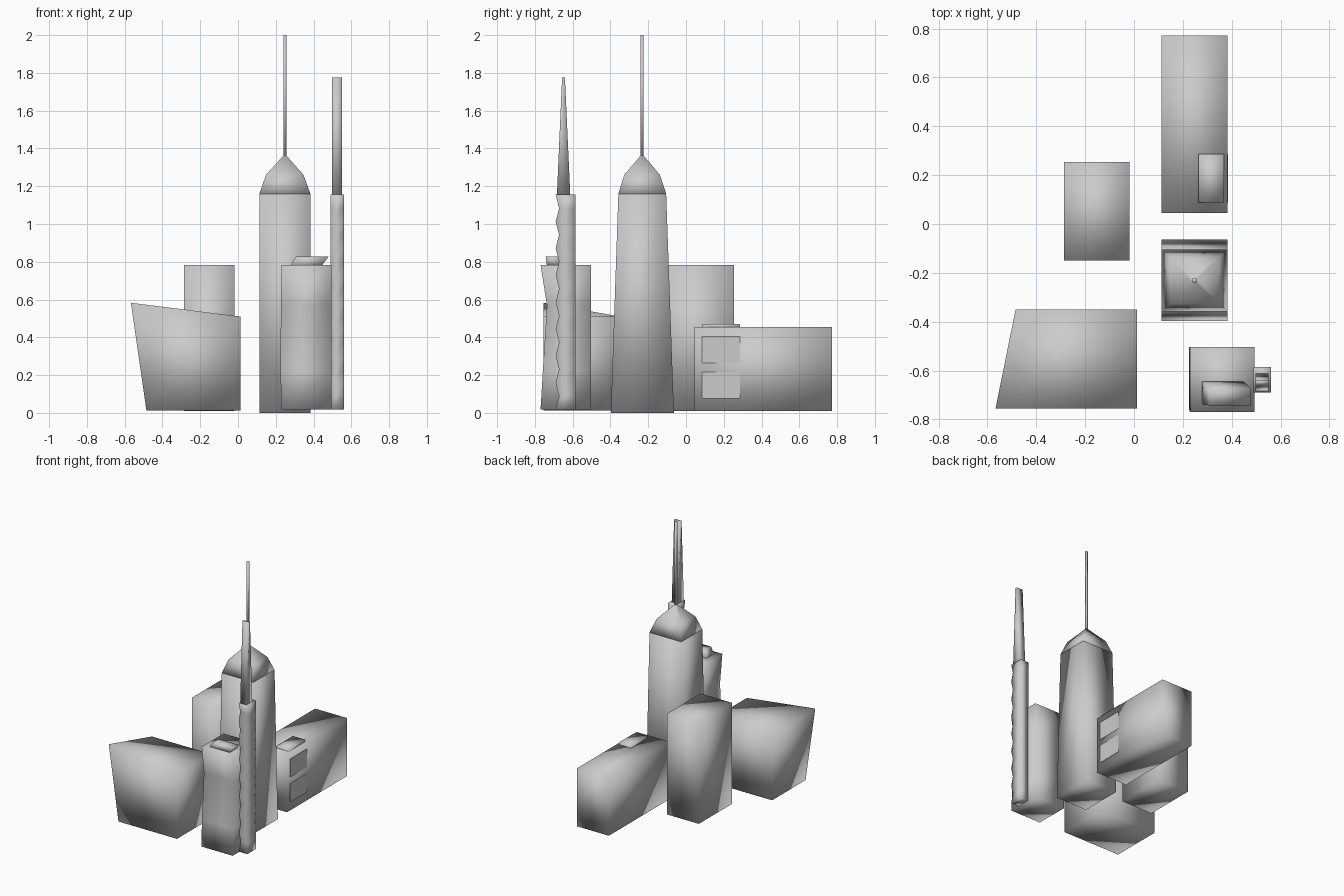
import bpy, bmesh


def loft(name, rings, smooth=True):
    """Join four-cornered horizontal rings into one closed solid."""
    bm = bmesh.new()
    loops = [[bm.verts.new(p) for p in ring] for ring in rings]
    for a, b in zip(loops, loops[1:]):
        for i in range(4):
            j = (i + 1) % 4
            bm.faces.new((a[i], a[j], b[j], b[i]))
    bm.faces.new(loops[0][::-1])
    bm.faces.new(loops[-1])
    bmesh.ops.remove_doubles(bm, verts=bm.verts, dist=1e-5)
    bmesh.ops.recalc_face_normals(bm, faces=bm.faces)
    mesh = bpy.data.meshes.new(name)
    bm.to_mesh(mesh)
    bm.free()
    for f in mesh.polygons:
        f.use_smooth = smooth
    ob = bpy.data.objects.new(name, mesh)
    bpy.context.collection.objects.link(ob)
    return ob


def rect(z, x0, x1, y0, y1):
    return [(x0, y0, z), (x1, y0, z), (x1, y1, z), (x0, y1, z)]


def box(name, x0, x1, y0, y1, z0, z1, smooth=True):
    return loft(name, [rect(z0, x0, x1, y0, y1), rect(z1, x0, x1, y0, y1)], smooth)


# Tall central tower, tapered front to back, with pointed crown and mast
loft("central_tower", [
    rect(0, 0.113, 0.383, -0.398, -0.064),
    rect(1.16, 0.113, 0.383, -0.358, -0.105)])
loft("tower_crown", [
    rect(1.16, 0.113, 0.383, -0.358, -0.105),
    rect(1.26, 0.148, 0.347, -0.327, -0.138),
    rect(1.362, 0.240, 0.256, -0.240, -0.224)])
box("tower_mast", 0.240, 0.256, -0.240, -0.224, 1.35, 2.0)

# Wide building with one corner pulled up and outward
loft("wide_building", [
    rect(0.013, -0.485, 0.012, -0.755, -0.35),
    [(-0.567, -0.755, 0.583), (0.012, -0.755, 0.51),
     (0.012, -0.35, 0.51), (-0.485, -0.35, 0.51)]])

# Plain rear block
box("rear_block", -0.287, -0.018, -0.15, 0.254, 0.01, 0.783)

# Long block with roof unit and near-flush side panels
box("long_block", 0.113, 0.383, 0.046, 0.772, 0.01, 0.455)
box("roof_unit", 0.265, 0.369, 0.088, 0.287, 0.44, 0.47)
for label, z0, z1 in (("lower_panel", 0.075, 0.217), ("upper_panel", 0.265, 0.405)):
    box(label, 0.37, 0.385, 0.085, 0.287, z0, z1, False)

# Front block with pinched front face and slanted roof unit
loft("front_block", [
    rect(0.018, 0.229, 0.494, -0.770, -0.504),
    rect(0.22, 0.225, 0.494, -0.758, -0.504),
    rect(0.57, 0.227, 0.494, -0.736, -0.504),
    rect(0.783, 0.231, 0.494, -0.770, -0.504)])
loft("slanted_roof_unit", [
    rect(0.77, 0.270, 0.436, -0.735, -0.635),
    rect(0.828, 0.308, 0.480, -0.743, -0.675)])

# Slim shaft with rippled front, topped by a tapering blade
steps = 16
loft("rippled_shaft", [
    rect(0.018 + 1.137 * i / steps, 0.489, 0.562,
         -0.672 if i % 2 else -0.690, -0.585)
    for i in range(steps + 1)])
loft("tapered_blade", [
    rect(1.14, 0.497, 0.550, -0.684, -0.612),
    rect(1.775, 0.497, 0.550, -0.656, -0.641)])
